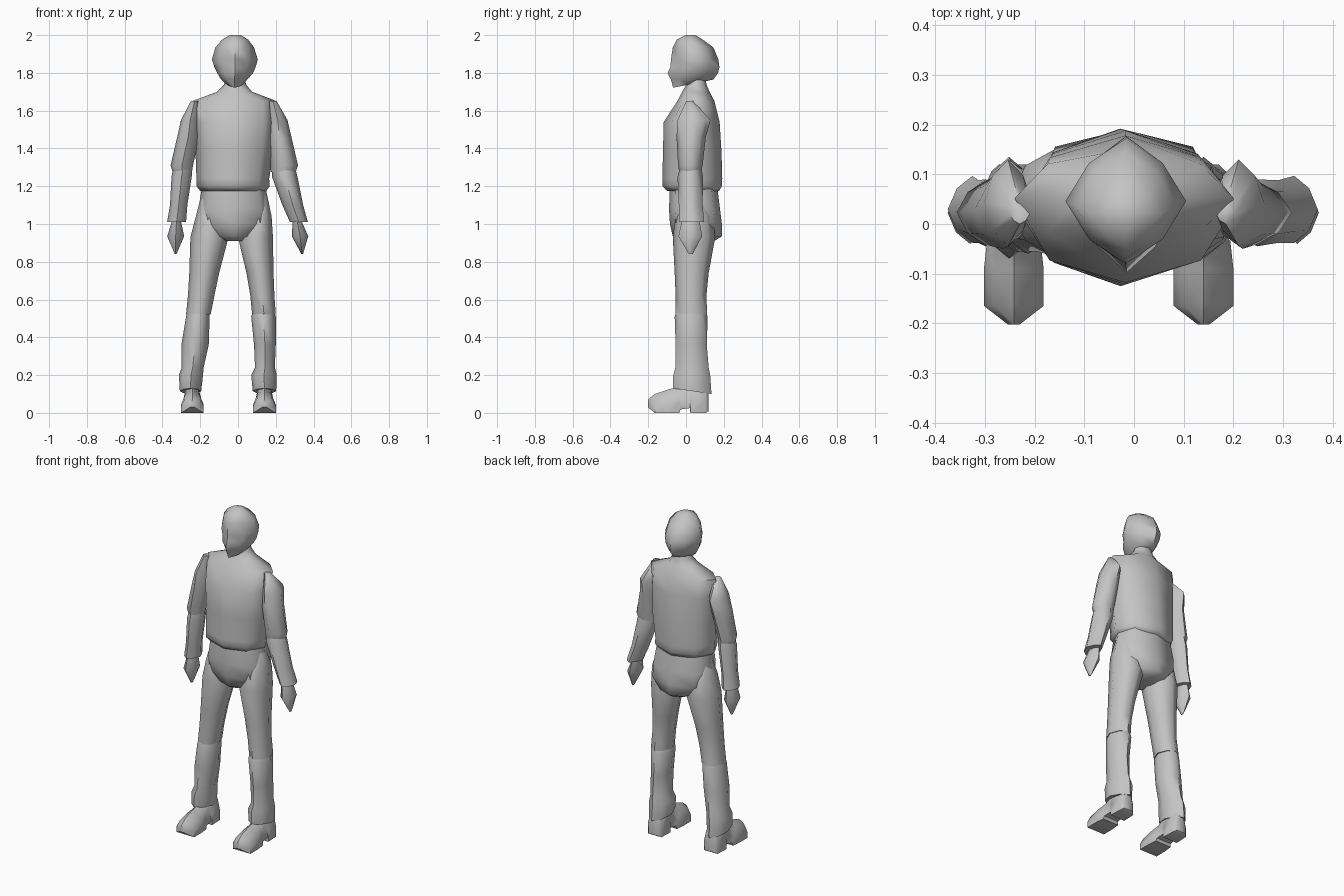
import bpy, math

grey = bpy.data.materials.new("plain grey")
grey.diffuse_color = (0.55, 0.55, 0.55, 1)


def skin(name, rings, angle=65):
    """Join rings of points into a closed, softly shaded shell."""
    n = len(rings[0])
    verts = [p for r in rings for p in r]
    faces = [(i * n + j, i * n + (j + 1) % n, (i + 1) * n + (j + 1) % n, (i + 1) * n + j)
             for i in range(len(rings) - 1) for j in range(n)]
    faces += [tuple(reversed(range(n))), tuple(range(len(verts) - n, len(verts)))]
    me = bpy.data.meshes.new(name)
    me.from_pydata(verts, [], faces)
    me.materials.append(grey)
    ob = bpy.data.objects.new(name, me)
    bpy.context.collection.objects.link(ob)
    bpy.ops.object.select_all(action='DESELECT')
    ob.select_set(True)
    bpy.context.view_layer.objects.active = ob
    bpy.ops.object.mode_set(mode='EDIT')
    bpy.ops.mesh.select_all(action='SELECT')
    bpy.ops.mesh.normals_make_consistent(inside=False)
    bpy.ops.object.mode_set(mode='OBJECT')
    bpy.ops.object.shade_smooth_by_angle(angle=math.radians(angle))
    return ob


def ring(z, y0, y1, x0, x1, tilt=0, k=0.7):
    """Eight-sided section with points at front, back and sides; k sets how square it is."""
    cx, cy, hx, hy = (x0 + x1) / 2, (y0 + y1) / 2, (x1 - x0) / 2, (y1 - y0) / 2
    unit = [(1, 0), (k, k), (0, 1), (-k, k), (-1, 0), (-k, -k), (0, -1), (k, -k)]
    return [(cx + hx * a, cy + hy * b, z + tilt * (cy + hy * b)) for a, b in unit]


def limb(name, rows, end_tilt=0, k=0.63):
    """Row: z, front y, back y, x range of the left one, x range of the right one."""
    for side, c in (("left", 3), ("right", 5)):
        skin(side + "_" + name,
             [ring(*r[:3], r[c], r[c + 1], end_tilt if i == len(rows) - 1 else 0, k)
              for i, r in enumerate(rows)])


# Head: crown, brow, nose and tilted jaw
skin("head", [ring(*r, k=0.61) for r in (
    (2.0, 0.0, 0.05, -0.045, 0.015, 0),
    (1.975, -0.05, 0.09, -0.085, 0.055, 0),
    (1.935, -0.07, 0.145, -0.12, 0.085, 0),
    (1.87, -0.08, 0.172, -0.138, 0.105, 0),
    (1.83, -0.082, 0.177, -0.125, 0.093, 0),
    (1.80, -0.098, 0.17, -0.11, 0.08, 0),
    (1.765, -0.08, 0.145, -0.09, 0.05, 0),
    (1.735, -0.068, 0.1, -0.06, 0.025, 0.2))])

# Torso with neck and jacket hem
skin("torso", [ring(*r, k=0.7) for r in (
    (1.78, 0.01, 0.1, -0.065, 0.03, 0),
    (1.735, 0.0, 0.11, -0.075, 0.045, 0),
    (1.70, -0.02, 0.125, -0.11, 0.075, 0),
    (1.652, -0.045, 0.15, -0.24, 0.2, 0),
    (1.54, -0.118, 0.178, -0.235, 0.2, 0),
    (1.38, -0.122, 0.188, -0.225, 0.19, 0),
    (1.24, -0.125, 0.192, -0.22, 0.165, 0),
    (1.2, -0.125, 0.19, -0.22, 0.168, 0),
    (1.175, -0.1, 0.175, -0.2, 0.15, 0))])

# Pelvis
skin("pelvis", [ring(*r, k=0.75) for r in (
    (1.2, -0.085, 0.165, -0.19, 0.145, 0),
    (1.08, -0.09, 0.18, -0.21, 0.167, 0),
    (1.0, -0.085, 0.19, -0.205, 0.165, 0),
    (0.935, -0.07, 0.19, -0.13, 0.09, 0),
    (0.91, -0.03, 0.15, -0.07, 0.03, 0))])

# Arms
limb("upper_arm", (
    (1.65, 0.0, 0.04, -0.25, -0.21, 0.165, 0.205),
    (1.55, -0.045, 0.13, -0.302, -0.205, 0.16, 0.262),
    (1.46, -0.05, 0.105, -0.322, -0.205, 0.155, 0.283),
    (1.31, -0.042, 0.088, -0.357, -0.238, 0.17, 0.318),
    (1.275, -0.035, 0.08, -0.345, -0.245, 0.175, 0.305)))
limb("forearm", (
    (1.31, -0.03, 0.08, -0.34, -0.24, 0.18, 0.3),
    (1.25, -0.045, 0.09, -0.352, -0.245, 0.18, 0.315),
    (1.1, -0.038, 0.088, -0.36, -0.268, 0.235, 0.345),
    (1.01, -0.038, 0.097, -0.375, -0.275, 0.275, 0.37)))
limb("hand", (
    (1.03, -0.02, 0.07, -0.345, -0.305, 0.29, 0.33),
    (0.935, -0.04, 0.085, -0.375, -0.285, 0.285, 0.372),
    (0.84, 0.015, 0.035, -0.334, -0.326, 0.336, 0.344)))

# Legs
limb("thigh", (
    (1.15, 0.0, 0.08, -0.195, -0.12, 0.08, 0.155),
    (1.04, -0.055, 0.14, -0.223, -0.08, 0.04, 0.178),
    (0.93, -0.07, 0.155, -0.252, -0.05, 0.0, 0.185),
    (0.74, -0.06, 0.12, -0.258, -0.1, 0.045, 0.188),
    (0.62, -0.055, 0.108, -0.265, -0.125, 0.065, 0.193),
    (0.52, -0.055, 0.112, -0.275, -0.145, 0.075, 0.2)), k=0.67)
limb("shin", (
    (0.535, -0.05, 0.105, -0.268, -0.155, 0.08, 0.19),
    (0.51, -0.06, 0.115, -0.275, -0.15, 0.07, 0.2),
    (0.36, -0.055, 0.11, -0.3, -0.155, 0.085, 0.2),
    (0.24, -0.055, 0.12, -0.298, -0.182, 0.09, 0.195),
    (0.2, -0.068, 0.128, -0.313, -0.185, 0.07, 0.205),
    (0.12, -0.07, 0.135, -0.308, -0.195, 0.078, 0.202)), -0.15, k=0.67)

# Shoes: sections from toe to heel (y, sole z, top z, half width)
shoe = ((-0.202, 0.03, 0.07, 0.012), (-0.165, 0.0, 0.1, 0.06), (-0.09, 0.0, 0.125, 0.06),
        (-0.035, 0.0, 0.14, 0.054), (-0.03, 0.018, 0.145, 0.05), (0.02, 0.025, 0.18, 0.045),
        (0.023, 0.0, 0.18, 0.05), (0.105, 0.0, 0.17, 0.046), (0.12, 0.01, 0.12, 0.03))
outline = ((-1, 0), (1, 0), (1, 0.35), (0.65, 0.75), (0, 1), (-0.65, 0.75), (-1, 0.35))
for side, cx in (("left", -0.242), ("right", 0.14)):
    skin(side + "_shoe", [[(cx + w * a, y, z0 + (z1 - z0) * b) for a, b in outline]
                          for y, z0, z1, w in shoe], 50)
